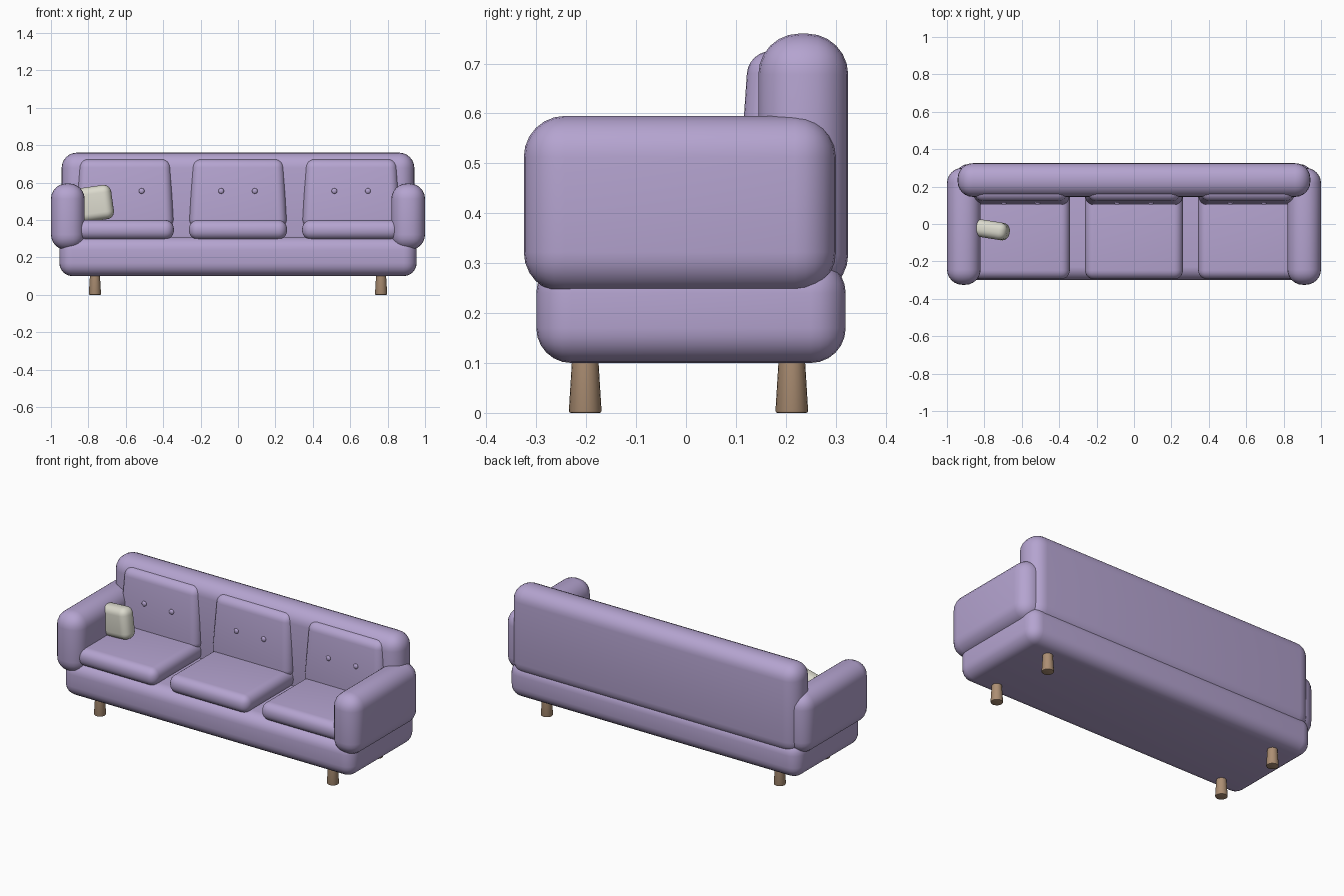
import bpy, bmesh, math
from mathutils import Matrix

if "Cube" in bpy.data.objects:
    bpy.data.objects.remove(bpy.data.objects["Cube"])


def material(name, rgb):
    m = bpy.data.materials.new(name)
    m.diffuse_color = (*rgb, 1)
    m.use_nodes = True
    m.node_tree.nodes["Principled BSDF"].inputs["Base Color"].default_value = m.diffuse_color
    return m


FABRIC = material("lavender fabric", (0.46, 0.37, 0.63))
WOOD = material("brown wood", (0.41, 0.27, 0.17))
CREAM = material("cream fabric", (0.71, 0.70, 0.61))


def finish(bm, name, mat):
    bmesh.ops.recalc_face_normals(bm, faces=bm.faces)
    me = bpy.data.meshes.new(name)
    bm.to_mesh(me)
    bm.free()
    me.materials.append(mat)
    ob = bpy.data.objects.new(name, me)
    bpy.context.collection.objects.link(ob)
    bpy.ops.object.select_all(action='DESELECT')
    ob.select_set(True)
    bpy.context.view_layer.objects.active = ob
    bpy.ops.object.shade_smooth_by_angle(angle=math.radians(40))
    return ob


def soft_box(name, x, y, z, radius, mat=FABRIC, taper=0.0, lean=0.0):
    """Rounded box from min/max ranges; the top may narrow in x and lean back in y."""
    bm = bmesh.new()
    bmesh.ops.create_cube(bm, size=1)
    for v in bm.verts:
        top = v.co.z > 0
        px = (x[0] + x[1]) / 2 + v.co.x * (x[1] - x[0] - (2 * taper if top else 0))
        py = (y[0] + y[1]) / 2 + v.co.y * (y[1] - y[0]) + (lean if top else 0)
        v.co = (px, py, z[1] if top else z[0])
    bmesh.ops.bevel(bm, geom=bm.edges[:], offset=radius, segments=6,
                    profile=0.5, affect='EDGES')
    return finish(bm, name, mat)


# Upholstered frame
soft_box("base", (-0.955, 0.955), (-0.30, 0.32), (0.10, 0.31), 0.07)
soft_box("backrest", (-0.943, 0.943), (0.145, 0.325), (0.235, 0.76), 0.082)
for side, label in ((-1, "left"), (1, "right")):
    xs = sorted((side * 0.82, side * 1.0))
    soft_box(label + "_arm", xs, (-0.325, 0.30), (0.24, 0.595), 0.082)

# Three seats, each with a back cushion and two buttons
for i, cx in enumerate((-0.605, 0, 0.605), 1):
    soft_box(f"seat_cushion_{i}", (cx - 0.262, cx + 0.262), (-0.295, 0.19),
             (0.295, 0.40), 0.048)
    soft_box(f"back_cushion_{i}", (cx - 0.262, cx + 0.262), (0.10, 0.24),
             (0.36, 0.725), 0.045, taper=0.018, lean=0.025)
    for j, dx in enumerate((-0.09, 0.09), 1):
        bm = bmesh.new()
        bmesh.ops.create_uvsphere(
            bm, u_segments=16, v_segments=8, radius=0.015,
            matrix=Matrix.Translation((cx + dx, 0.112, 0.555)) @ Matrix.Diagonal((1, 0.6, 1, 1)))
        finish(bm, f"button_{i}_{j}", FABRIC)

# Loose pillow leaning on the left arm
pillow = soft_box("pillow", (-0.095, 0.095), (-0.047, 0.047), (-0.092, 0.092), 0.04, CREAM)
pillow.location = (-0.765, -0.031, 0.488)
pillow.rotation_euler = (0, math.radians(-8), math.radians(-9))

# Round legs, wider at the foot
for x in (-0.765, 0.765):
    for y in (-0.202, 0.212):
        bm = bmesh.new()
        bmesh.ops.create_cone(bm, cap_ends=True, segments=20, radius1=0.033, radius2=0.025,
                              depth=0.13, matrix=Matrix.Translation((x, y, 0.065)))
        rim = [e for e in bm.edges if all(v.co.z < 0.001 for v in e.verts)]
        bmesh.ops.bevel(bm, geom=rim, offset=0.004, segments=2, profile=0.5, affect='EDGES')
        finish(bm, ("front" if y < 0 else "back") + ("_left" if x < 0 else "_right") + "_leg", WOOD)
